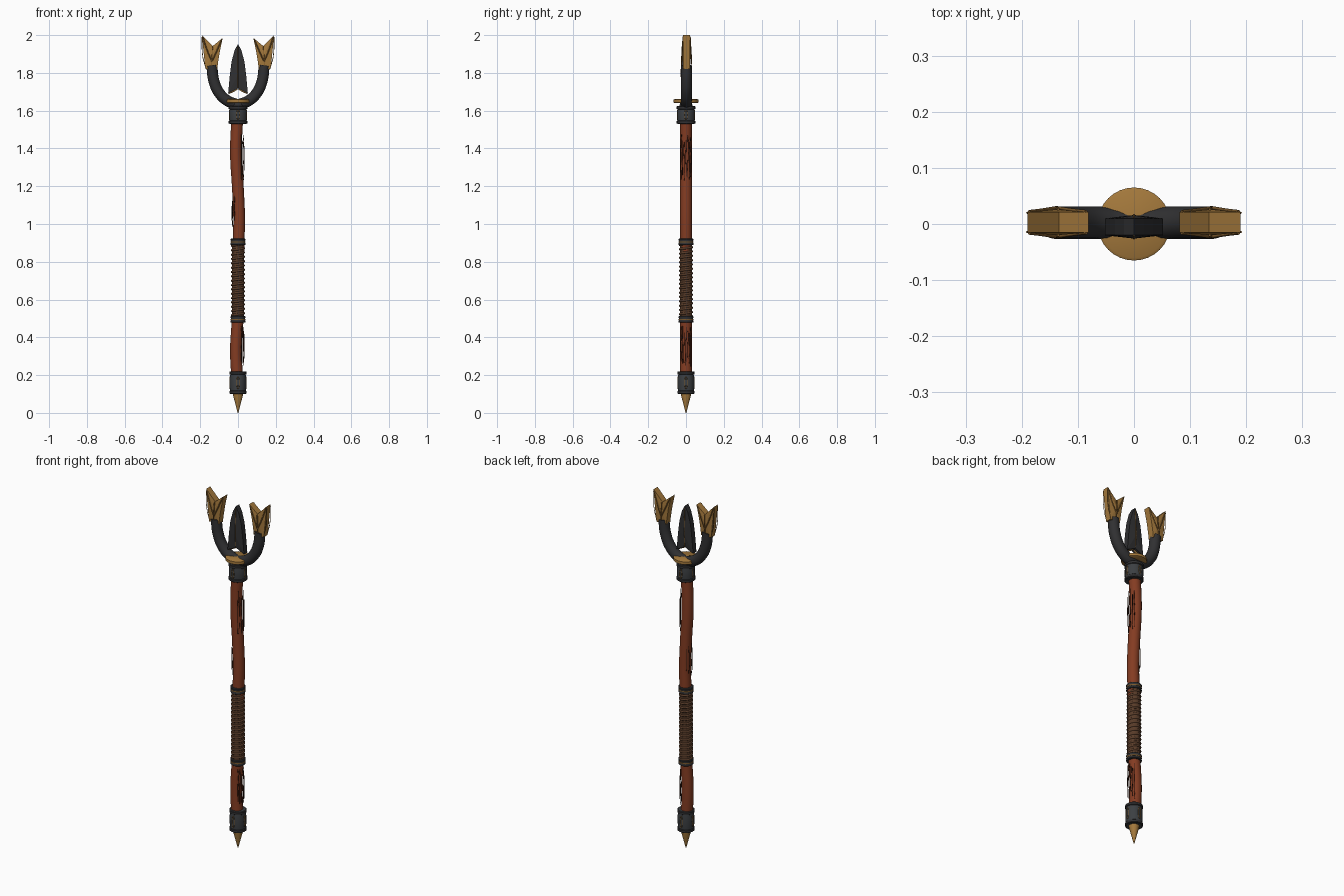
import bpy, bmesh, math, random
from mathutils import Vector

if "Cube" in bpy.data.objects:
    bpy.data.objects.remove(bpy.data.objects["Cube"])

random.seed(4)


def mat(name, rgb):
    m = bpy.data.materials.new(name)
    m.diffuse_color = (*rgb, 1)
    m.use_nodes = True
    m.node_tree.nodes["Principled BSDF"].inputs["Base Color"].default_value = m.diffuse_color
    return m


WOOD = mat("red wood", (0.23, 0.045, 0.016))
GRAIN = mat("dark grain", (0.035, 0.012, 0.006))
GOLD = mat("aged gold", (0.37, 0.19, 0.045))
TRIM = mat("dark gold", (0.20, 0.10, 0.025))
IRON = mat("dark iron", (0.03, 0.03, 0.032))
STEEL = mat("blue grey iron", (0.045, 0.05, 0.055))
LEATHER = mat("leather", (0.10, 0.045, 0.022))


def finish(name, bm, material, smooth=True):
    bmesh.ops.recalc_face_normals(bm, faces=bm.faces)
    me = bpy.data.meshes.new(name)
    bm.to_mesh(me)
    bm.free()
    me.materials.append(material)
    ob = bpy.data.objects.new(name, me)
    bpy.context.collection.objects.link(ob)
    if smooth:
        bpy.ops.object.select_all(action='DESELECT')
        ob.select_set(True)
        bpy.context.view_layer.objects.active = ob
        bpy.ops.object.shade_smooth_by_angle(angle=math.radians(35))
    return ob


def lathe(name, profile, material, sides=24):
    """Solid of revolution around z from (radius, z) pairs."""
    bm = bmesh.new()
    rings = [[bm.verts.new((r * math.cos(2 * math.pi * i / sides),
                            r * math.sin(2 * math.pi * i / sides), z))
              for i in range(sides)] for r, z in profile]
    for a, b in zip(rings, rings[1:]):
        for i in range(sides):
            j = (i + 1) % sides
            bm.faces.new((a[i], a[j], b[j], b[i]))
    bm.faces.new(rings[0])
    bm.faces.new(rings[-1])
    return finish(name, bm, material)


def tube(name, pts, radius, material, sides=8, smooth_path=True):
    """Swept round bar; radius may be a list, one per point."""
    rs = radius if isinstance(radius, list) else [radius] * len(pts)
    cu = bpy.data.curves.new(name, 'CURVE')
    cu.dimensions = '3D'
    cu.bevel_depth = 1
    cu.bevel_resolution = max(0, sides // 2 - 2)
    cu.resolution_u = 8
    cu.use_fill_caps = True
    if smooth_path:
        sp = cu.splines.new('BEZIER')
        sp.bezier_points.add(len(pts) - 1)
        for b, p, r in zip(sp.bezier_points, pts, rs):
            b.co, b.radius = p, r
            b.handle_left_type = b.handle_right_type = 'AUTO'
    else:
        sp = cu.splines.new('POLY')
        sp.points.add(len(pts) - 1)
        for b, p, r in zip(sp.points, pts, rs):
            b.co, b.radius = (*p, 1), r
    cu.materials.append(material)
    ob = bpy.data.objects.new(name, cu)
    bpy.context.collection.objects.link(ob)
    return ob


def blade(name, outline, centre, half, ridge, y0, material):
    """Plate in the xz plane whose two faces rise to a central point."""
    bm = bmesh.new()
    loops = []
    for s in (-1, 1):
        ring = [bm.verts.new((x, y0 + s * half, z)) for x, z in outline]
        mid = bm.verts.new((centre[0], y0 + s * ridge, centre[1]))
        for i in range(len(ring)):
            bm.faces.new((ring[i], ring[(i + 1) % len(ring)], mid))
        loops.append(ring)
    a, b = loops
    for i in range(len(a)):
        j = (i + 1) % len(a)
        bm.faces.new((a[i], a[j], b[j], b[i]))
    return finish(name, bm, material, smooth=False)


# shaft: gently wavy wood
tube("shaft", [(-0.004, 0, 0.18), (-0.011, 0, 0.33), (-0.002, 0, 0.5), (0, 0, 0.7),
               (0.003, 0, 0.9), (0.006, 0, 1.03), (0, 0, 1.18), (-0.011, 0, 1.38),
               (-0.004, 0, 1.56)], 0.031, WOOD, 20)

# thin grain lines on the shaft sides
for side, z0, z1, n in ((1, 1.22, 1.48, 7), (1, 0.24, 0.47, 7), (-1, 0.98, 1.17, 5)):
    for k in range(n):
        a = (k / (n - 1) - 0.5) * 1.9
        lo = z0 + random.uniform(0, 0.05)
        hi = z1 - random.uniform(0, 0.05)
        pts = []
        for t in range(5):
            r = 0.030 + 0.003 * math.sin(math.pi * t / 4)
            w = a + random.uniform(-0.06, 0.06)
            pts.append((side * r * math.cos(w), r * math.sin(w), lo + (hi - lo) * t / 4))
        tube("grain_line", pts, 0.0016, GRAIN, 4)

# bottom spike
lathe("bottom_spike", [(0.002, 0.0), (0.029, 0.105), (0.029, 0.12)], GOLD)

# ferrule and fork socket share one banded build
for name, z0, z1, r in (("bottom_ferrule", 0.10, 0.22, 0.041), ("fork_socket", 1.53, 1.625, 0.045)):
    h = z1 - z0
    lathe(name, [(r - .002, z0), (r + .002, z0 + .3 * h), (r + .002, z0 + .7 * h), (r - .002, z1)], STEEL)
    for zc in (z0 + 0.009, z1 - 0.009):
        lathe(name + "_band", [(r, zc - .009), (r + .004, zc - .006), (r + .004, zc + .006), (r, zc + .009)], IRON)
    for k in range(4):
        a = math.pi / 2 * k
        ring = []
        for i in range(17):
            t = 2 * math.pi * i / 16
            b = a + 0.16 * math.sin(t)
            ring.append(((r + .002) * math.cos(b), (r + .002) * math.sin(b),
                         (z0 + z1) / 2 + 0.27 * h * math.cos(t)))
        tube(name + "_ornament", ring, 0.0018, TRIM, 4, False)

# leather grip: core, spiral wrap and two collars
lathe("grip_core", [(0.033, 0.48), (0.033, 0.92)], LEATHER)
turns = 17
helix = [(0.031 * math.cos(2 * math.pi * i / 20), 0.031 * math.sin(2 * math.pi * i / 20),
          0.505 + 0.39 * i / (20 * turns)) for i in range(20 * turns + 1)]
tube("grip_wrap", helix, 0.0065, LEATHER, 8, False)
for zc in (0.495, 0.905):
    lathe("grip_collar", [(0.036, zc - .017), (0.040, zc - .014), (0.038, zc - .005), (0.038, zc + .005),
                          (0.040, zc + .014), (0.036, zc + .017)], IRON)
    lathe("collar_trim", [(0.0395, zc - .003), (0.0395, zc + .003)], TRIM)

# round guard plate and the hub beneath it
lathe("guard_plate", [(0.060, 1.640), (0.065, 1.643), (0.065, 1.658), (0.060, 1.661)], GOLD, 32)
lathe("fork_hub", [(0.040, 1.61), (0.030, 1.642)], IRON)

# fork arms and fishtail prongs, mirrored in x
for s in (-1, 1):
    tube("fork_arm", [(0, 0.002, 1.632), (s * .055, .002, 1.652), (s * .100, .002, 1.695),
                      (s * .127, .002, 1.755), (s * .139, .002, 1.84)],
         [0.028, 0.029, 0.029, 0.029, 0.029], IRON, 16)
    prong = [(.110, 1.82), (.105, 1.86), (.097, 1.91), (.081, 1.985), (.134, 1.942),
             (.190, 2.0), (.184, 1.93), (.178, 1.87), (.172, 1.82)]
    blade("prong", [(s * x, z) for x, z in prong], (s * .138, 1.90), 0.018, 0.023, 0.003, GOLD)
    # raised trim lines on both faces and the outer edges
    for f in (-1, 1):
        y = 0.003 + f * 0.021
        for x0, x1, z1 in ((.138, .085, 1.98), (.138, .187, 1.992)):
            tube("prong_trim", [(s * x0, y + f * .005, 1.86), (s * (x0 + x1) / 2, y + f * .001, 1.918),
                                (s * x1, y - f * .002, z1)], 0.003, TRIM, 4)
        tube("prong_trim", [(s * .140, y + f * .003, 1.825), (s * .138, y + f * .005, 1.87),
                            (s * .135, y + f * .002, 1.94)], 0.003, TRIM, 4)
        tube("prong_edge", [(s * .172, 0.003 + f * .017, 1.83), (s * .187, 0.003 + f * .017, 1.89),
                            (s * .191, 0.003 + f * .017, 1.99)], 0.0018, TRIM, 4)

# floating centre blade with a notched base
half_outline = [(0, 1.953), (.018, 1.92), (.034, 1.86), (.043, 1.79), (.052, 1.692), (.026, 1.704)]
outline = half_outline + [(0, 1.718)] + [(-x, z) for x, z in half_outline[:0:-1]]
blade("centre_blade", outline, (0, 1.79), 0.015, 0.021, -0.005, IRON)
for s in (-1, 1):
    tube("blade_base_trim", [(s * .050, -.005, 1.692), (s * .028, -.005, 1.702), (s * .004, -.005, 1.715)],
         0.005, GOLD, 6)
for f in (-1, 1):
    tube("blade_ridge", [(0, -.005 + f * .018, 1.72), (0, -.005 + f * .021, 1.79),
                         (0, -.005 + f * .016, 1.94)], 0.002, TRIM, 4)
